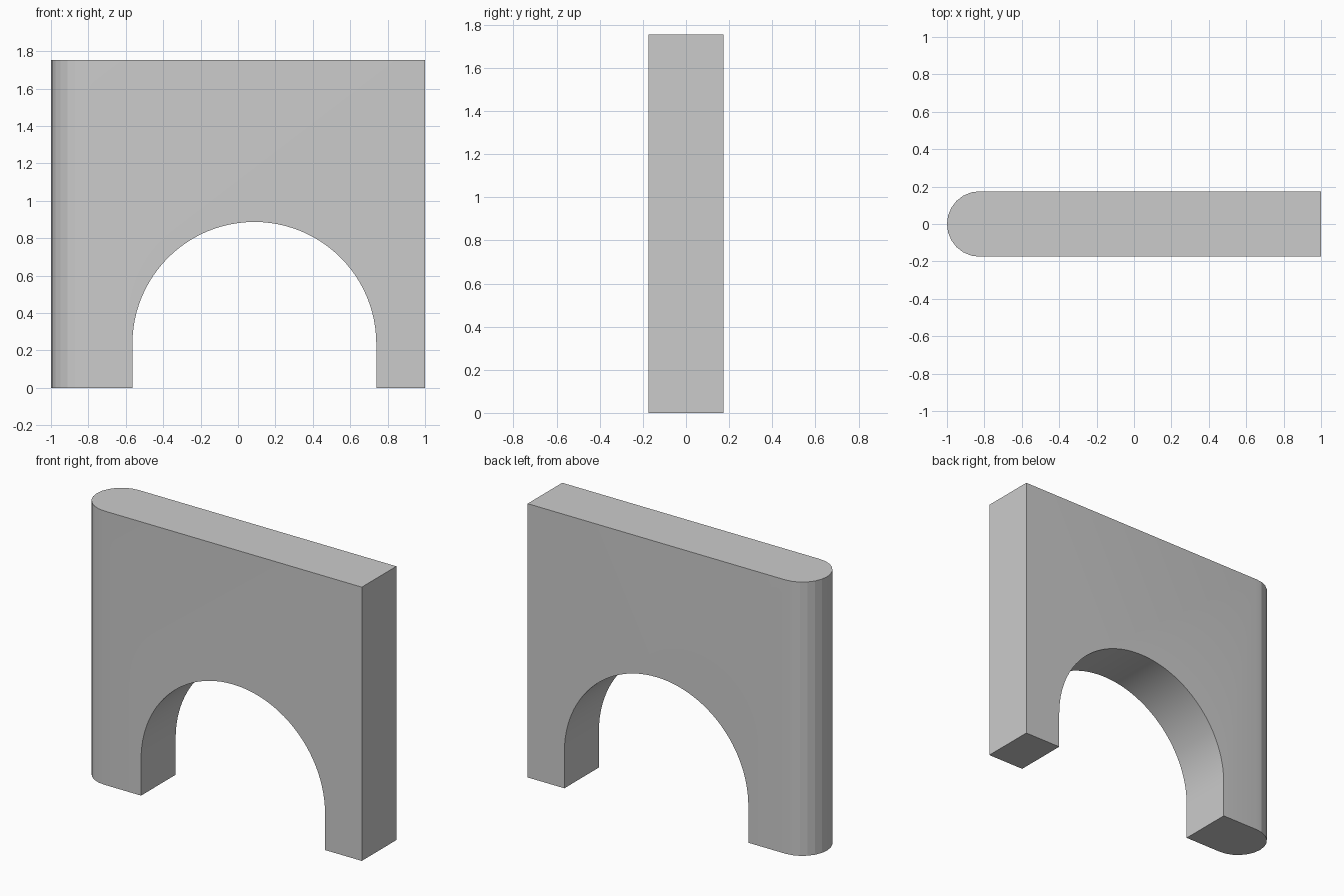
import bpy, bmesh
from math import sin, cos, pi, radians
from mathutils import Vector

if "Cube" in bpy.data.objects:
    bpy.data.objects.remove(bpy.data.objects["Cube"])

HEIGHT, HALF = 1.754, 0.175            # wall height, half thickness
CAP_X = -1 + HALF                      # centre of the rounded end
ARCH_X, ARCH_R, SPRING = 0.0875, 0.652, 0.235


def prism(bm, points, direction, open_side=None):
    """Extrude a closed outline; the side starting at open_side is left out."""
    a = [bm.verts.new(p) for p in points]
    b = [bm.verts.new(Vector(p) + Vector(direction)) for p in points]
    bm.faces.new(a)
    bm.faces.new(b)
    n = len(a)
    for i in range(n):
        if i != open_side:
            j = (i + 1) % n
            bm.faces.new((a[i], a[j], b[j], b[i]))


bm = bmesh.new()

# Wall with arched opening, open where the rounded end joins
arch = [(ARCH_X - ARCH_R * cos(pi * i / 48), SPRING + ARCH_R * sin(pi * i / 48))
        for i in range(49)]
outline = ([(CAP_X, HEIGHT), (CAP_X, 0), (ARCH_X - ARCH_R, 0)] + arch
           + [(ARCH_X + ARCH_R, 0), (1, 0), (1, HEIGHT)])
prism(bm, [(x, -HALF, z) for x, z in outline], (0, 2 * HALF, 0), open_side=0)

# Rounded end, made of flat facets
cap = [(CAP_X - HALF * sin(pi * i / 12), -HALF * cos(pi * i / 12), 0)
       for i in range(13)]
prism(bm, cap, (0, 0, HEIGHT), open_side=12)

bmesh.ops.remove_doubles(bm, verts=bm.verts, dist=1e-4)
bmesh.ops.recalc_face_normals(bm, faces=bm.faces)

mesh = bpy.data.meshes.new("arched_wall")
bm.to_mesh(mesh)
bm.free()
wall = bpy.data.objects.new("arched_wall", mesh)
bpy.context.collection.objects.link(wall)

# Smooth arch, crisp edges and cap facets
bpy.context.view_layer.objects.active = wall
wall.select_set(True)
bpy.ops.object.shade_smooth_by_angle(angle=radians(10))
